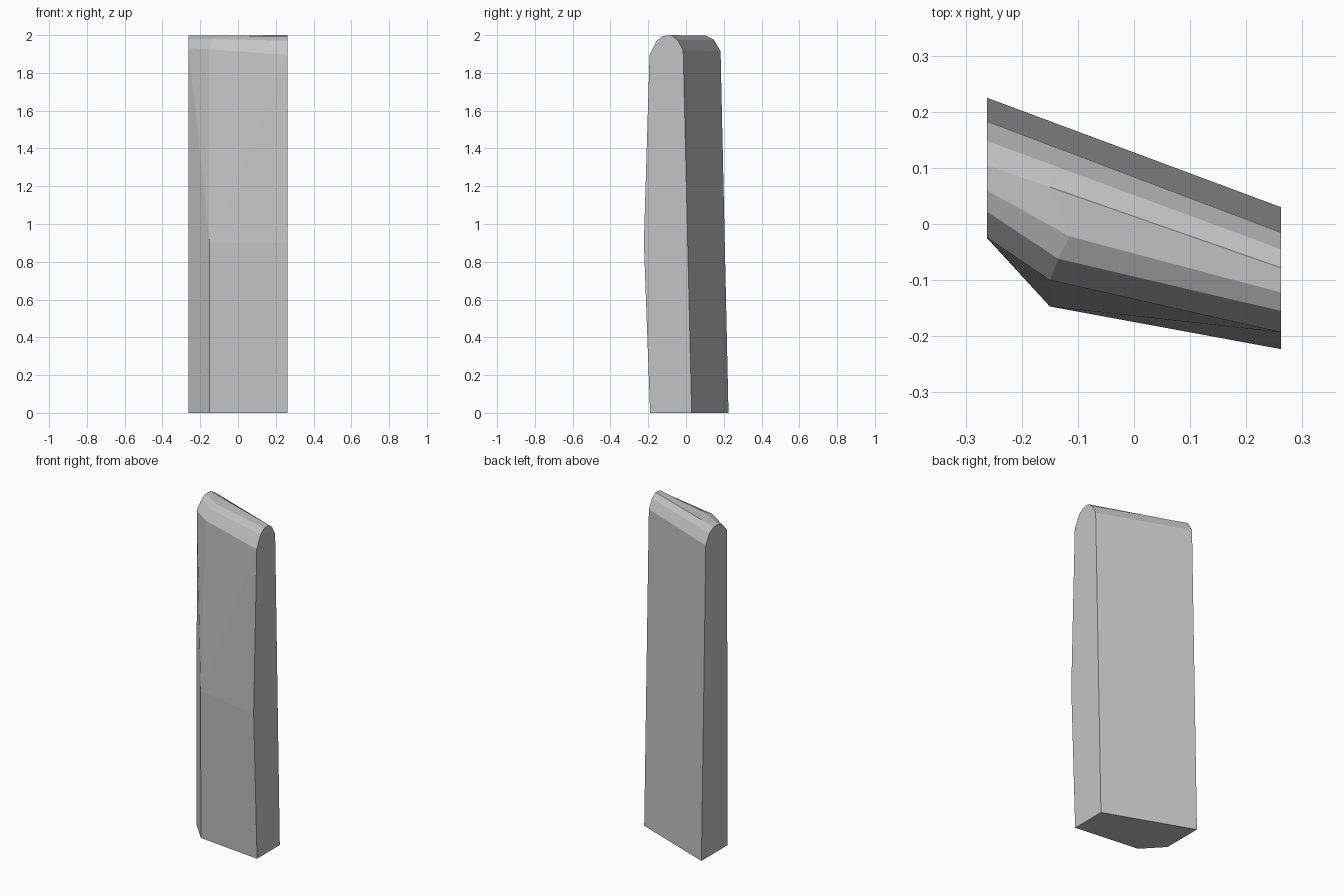
import bpy, bmesh

cube = bpy.data.objects.get("Cube")
if cube:
    bpy.data.objects.remove(cube, do_unlink=True)

stone = bpy.data.materials.new("plain grey")
stone.use_nodes = True
grey = (0.55, 0.55, 0.55, 1)
stone.diffuse_color = grey
stone.node_tree.nodes["Principled BSDF"].inputs["Base Color"].default_value = grey

HALF = 0.262
FOLD = -0.15

# End profiles (y, z): up the back, over the rounded crown, down the front
left = [(.225, 0), (.183, 1.915), (.148, 1.975), (.105, 1.997), (.06, 1.997),
        (.022, 1.98), (-.024, 1.93), (-.025, .9), (-.025, 0)]
right = [(.03, 0), (-.015, 1.92), (-.045, 1.975), (-.078, 2.0), (-.122, 1.995),
         (-.155, 1.97), (-.193, 1.895), (-.223, .9), (-.19, 0)]
# Front half of the folded section (x, y, z), from crown to foot
fold_front = [(-.115, -.022, 1.998), (-.135, -.062, 1.98), (FOLD, -.1, 1.925),
              (FOLD, -.147, .9), (FOLD, -.145, 0)]

# The back half of the fold lies on straight lines between the ends
t = (FOLD + HALF) / (2 * HALF)
fold = [(FOLD, a[0] + (b[0] - a[0]) * t, a[1] + (b[1] - a[1]) * t)
        for a, b in zip(left[:4], right[:4])] + fold_front

bm = bmesh.new()
sections = [[(-HALF, y, z) for y, z in left], fold, [(HALF, y, z) for y, z in right]]
rings = [[bm.verts.new(p) for p in s] for s in sections]
count = len(left)

# Bridge neighbouring sections, underside included
for a, b in zip(rings, rings[1:]):
    for i in range(count):
        j = (i + 1) % count
        bm.faces.new((a[i], a[j], b[j], b[i]))

# Flat ends
bm.faces.new(rings[0])
bm.faces.new(rings[2])

# Split the upper front panels along the creases from the fold point
for ring in (rings[0], rings[2]):
    bmesh.ops.connect_vert_pair(bm, verts=[rings[1][7], ring[6]])

bmesh.ops.recalc_face_normals(bm, faces=bm.faces[:])
mesh = bpy.data.meshes.new("standing_slab")
bm.to_mesh(mesh)
bm.free()
mesh.materials.append(stone)
slab = bpy.data.objects.new("standing_slab", mesh)
bpy.context.collection.objects.link(slab)
